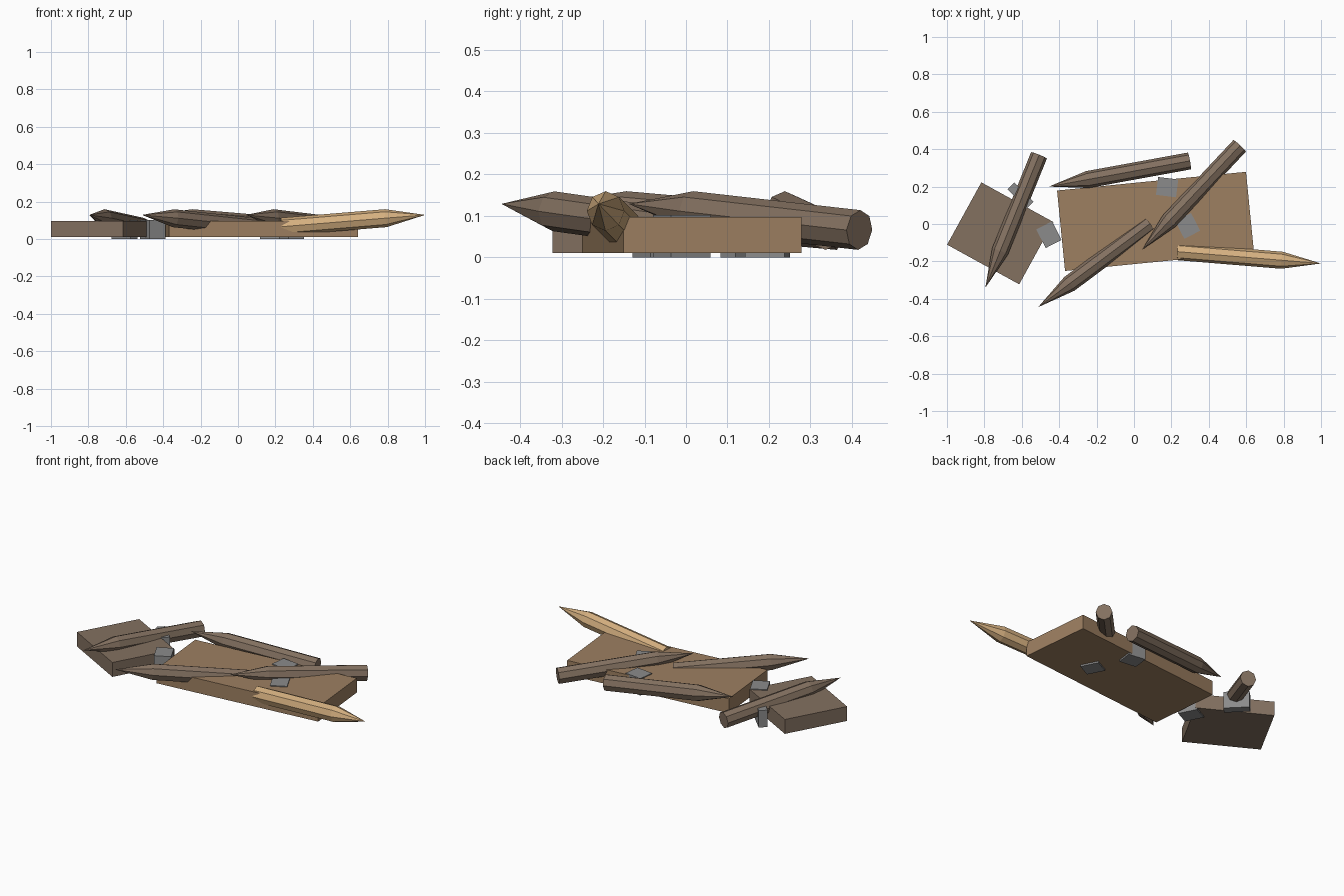
import bpy, bmesh, math
from mathutils import Vector, Matrix

if "Cube" in bpy.data.objects:
    bpy.data.objects.remove(bpy.data.objects["Cube"])


def material(name, rgb):
    m = bpy.data.materials.new(name)
    m.diffuse_color = (*rgb, 1)
    m.use_nodes = True
    m.node_tree.nodes["Principled BSDF"].inputs["Base Color"].default_value = m.diffuse_color
    return m


TAN = material("tan wood", (0.34, 0.215, 0.12))
BROWN = material("dark brown wood", (0.23, 0.165, 0.118))
LIGHT = material("light wood", (0.66, 0.43, 0.215))
GREY = material("grey stone", (0.26, 0.26, 0.26))


def make_object(name, bm, mat):
    bmesh.ops.recalc_face_normals(bm, faces=bm.faces)
    me = bpy.data.meshes.new(name)
    bm.to_mesh(me)
    bm.free()
    me.materials.append(mat)
    ob = bpy.data.objects.new(name, me)
    bpy.context.collection.objects.link(ob)


def box(name, x, y, size, z0, z1, angle, mat):
    bm = bmesh.new()
    mtx = (Matrix.Translation((x, y, (z0 + z1) / 2))
           @ Matrix.Rotation(math.radians(angle), 4, 'Z')
           @ Matrix.Diagonal((size[0], size[1], z1 - z0, 1)))
    bmesh.ops.create_cube(bm, size=1, matrix=mtx)
    make_object(name, bm, mat)


def stake(name, base_xy, tip_xy, mat, sides=8, r=0.048):
    """Octagonal stake, lying with its sharpened end slightly raised."""
    base, tip = Vector((*base_xy, 0.066)), Vector((*tip_xy, 0.129))
    axis = (tip - base).normalized()
    side = axis.cross(Vector((0, 0, 1))).normalized()
    up = side.cross(axis)
    bm = bmesh.new()
    rings = []
    for centre in (base, tip - axis * 0.21):
        ring = []
        for i in range(sides):
            a = 2 * math.pi * i / sides
            ring.append(bm.verts.new(centre + r * (side * math.cos(a) * 0.95 + up * math.sin(a))))
        rings.append(ring)
    point = bm.verts.new(tip)
    bm.faces.new(rings[0])
    for i in range(sides):
        j = (i + 1) % sides
        bm.faces.new((rings[0][i], rings[0][j], rings[1][j], rings[1][i]))
        bm.faces.new((rings[1][i], rings[1][j], point))
    make_object(name, bm, mat)


# Flat boards
box("large_board", 0.115, 0.014, (1.015, 0.432), 0.01, 0.097, 5.65, TAN)
box("small_board", -0.715, -0.05, (0.44, 0.38), 0.01, 0.097, -28.8, BROWN)

# Sharpened stakes: base end, pointed end
stakes = [((0.296, 0.337), (-0.455, 0.2), BROWN),
          ((-0.508, 0.367), (-0.795, -0.341), BROWN),
          ((0.083, 0.0), (-0.513, -0.445), BROWN),
          ((0.565, 0.418), (0.043, -0.138), BROWN),
          ((0.235, -0.148), (1.0, -0.211), LIGHT)]
for n, (b, t, m) in enumerate(stakes, 1):
    stake(f"stake_{n}", b, t, m)

# Grey rubble blocks
blocks = [(-0.455, -0.057, (0.095, 0.112), 27),
          (-0.607, 0.152, (0.144, 0.05), -45),
          (0.177, 0.197, (0.108, 0.096), -7),
          (0.287, -0.01, (0.095, 0.107), 27)]
for n, (x, y, s, a) in enumerate(blocks, 1):
    box(f"rubble_block_{n}", x, y, s, 0.0, 0.102, a, GREY)
